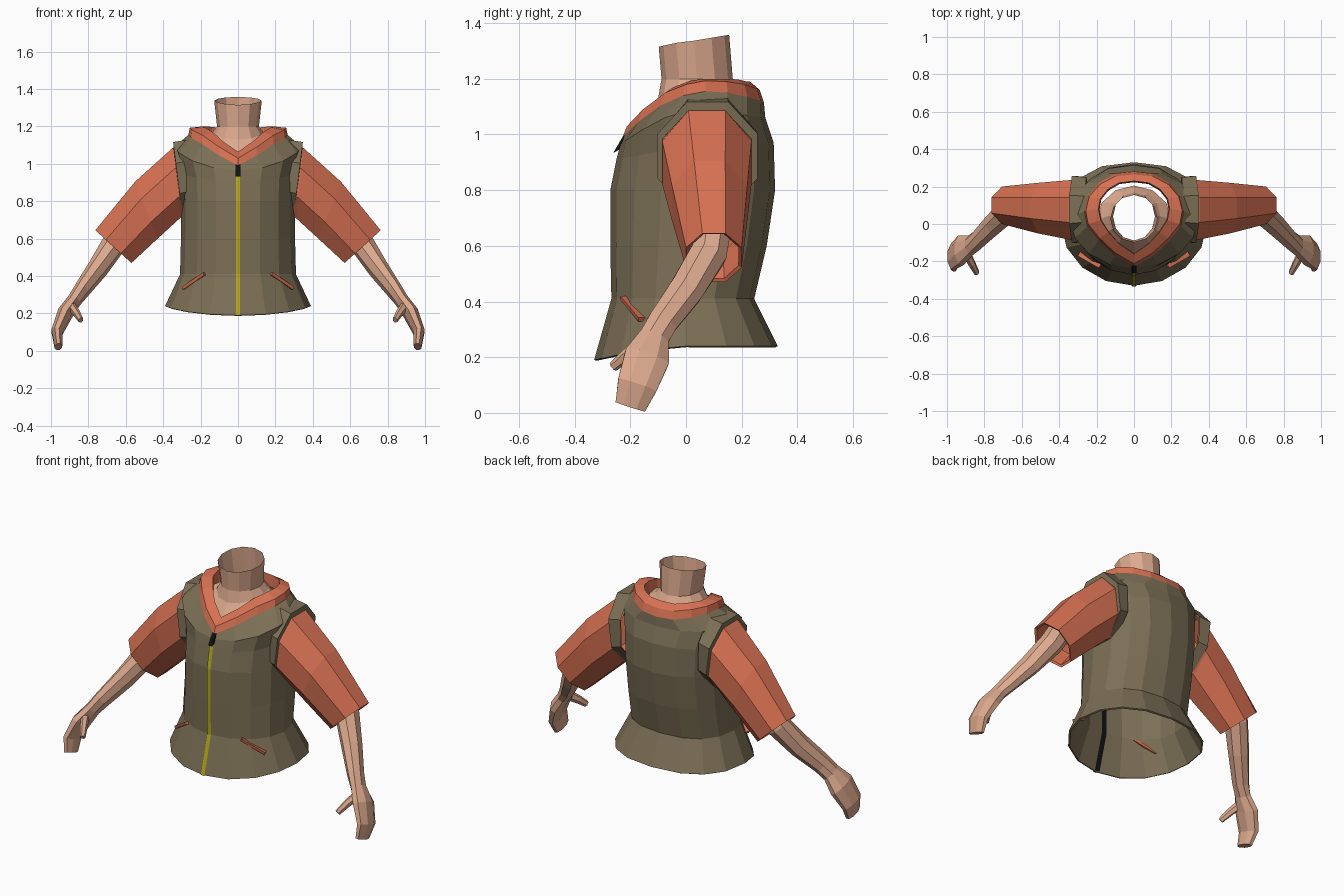
import bpy, bmesh, math
from mathutils import Vector

if "Cube" in bpy.data.objects:
    bpy.data.objects.remove(bpy.data.objects["Cube"])


def material(name, rgb):
    m = bpy.data.materials.new(name)
    m.diffuse_color = (*rgb, 1)
    m.use_nodes = True
    m.node_tree.nodes["Principled BSDF"].inputs["Base Color"].default_value = m.diffuse_color
    return m


OLIVE = material("olive cloth", (0.20, 0.16, 0.092))
ORANGE = material("orange cloth", (0.68, 0.165, 0.085))
SKIN = material("skin", (0.72, 0.40, 0.27))
YELLOW = material("yellow zip", (0.45, 0.39, 0.01))
BLACK = material("black", (0.006, 0.006, 0.006))


def loft(name, rings, mat, start=False, end=False, closed=True, mirror=False):
    """Skin a row of equal-length point rings with quads."""
    bm = bmesh.new()
    rows = [[bm.verts.new(p) for p in r] for r in rings]
    n = len(rows[0])
    for a, b in zip(rows, rows[1:]):
        for i in range(n if closed else n - 1):
            j = (i + 1) % n
            bm.faces.new((a[i], a[j], b[j], b[i]))
    if start:
        bm.faces.new(rows[0])
    if end:
        bm.faces.new(rows[-1])
    bmesh.ops.recalc_face_normals(bm, faces=bm.faces)
    me = bpy.data.meshes.new(name)
    bm.to_mesh(me)
    bm.free()
    me.materials.append(mat)
    ob = bpy.data.objects.new(name, me)
    bpy.context.collection.objects.link(ob)
    if mirror:
        ob.modifiers.new("mirror", 'MIRROR').use_mirror_merge = False
    return ob


def spow(v, p):
    return math.copysign(abs(v) ** p, v)


def body_ring(n, rx, yf, yb, zf, zs, zb, back=0.85):
    """Oval ring starting at the front, with its own front/side/back heights."""
    pts = []
    for k in range(n):
        a = 2 * math.pi * k / n
        s, c = math.sin(a), math.cos(a)
        p = back if c < -1e-6 else 1
        z = zs + ((zf - zs) * c ** 1.5 if c > 0 else (zb - zs) * -c)
        pts.append((rx * spow(s, p), (yf + yb) / 2 - (yb - yf) / 2 * spow(c, p), z))
    return pts


def full_loop(half):
    return half + [(-x, y, z) for x, y, z in half[-2:0:-1]]


# Collar edges, from front centre to back centre
outer_low = full_loop([(0, -.228, .99), (.10, -.172, 1.045), (.19, -.09, 1.105),
                       (.25, -.01, 1.14), (.265, .07, 1.155), (.245, .15, 1.15),
                       (.19, .22, 1.135), (.10, .27, 1.12), (0, .28, 1.115)])
outer_top = full_loop([(0, -.212, 1.03), (.10, -.155, 1.09), (.185, -.075, 1.15),
                       (.245, 0, 1.18), (.258, .07, 1.193), (.24, .145, 1.19),
                       (.185, .21, 1.18), (.10, .255, 1.165), (0, .265, 1.16)])
inner_top = full_loop([(0, -.16, 1.065), (.08, -.105, 1.12), (.135, -.045, 1.17),
                       (.178, .02, 1.195), (.19, .08, 1.20), (.18, .135, 1.20),
                       (.14, .185, 1.198), (.08, .22, 1.19), (0, .23, 1.19)])
inner_low = [(x * .97, y * .97, z - .07) for x, y, z in inner_top]
loft("collar", [outer_low, outer_top, inner_top, inner_low], ORANGE)

# Vest body, flared at the hem
vest_profile = [(.39, -.33, .33, .19, .24, .24),
                (.31, -.268, .245, .41, .41, .41),
                (.305, -.272, .29, .60, .60, .60),
                (.305, -.272, .32, .80, .80, .80),
                (.312, -.25, .315, .91, .95, .97),
                (.342, -.236, .285, .965, 1.09, 1.06)]
vest = loft("vest", [body_ring(16, *r) for r in vest_profile] + [outer_low], OLIVE)
thick = vest.modifiers.new("cloth", 'SOLIDIFY')
thick.thickness = 0.01
thick.offset = -1

# Neck and upper chest
loft("neck", [body_ring(12, .20, -.165, .205, 1.03, 1.13, 1.13, 1),
              body_ring(12, .14, -.10, .185, 1.13, 1.165, 1.17, 1),
              body_ring(12, .112, -.088, .168, 1.20, 1.20, 1.20, 1),
              body_ring(12, .127, -.098, .155, 1.315, 1.337, 1.358, 1)], SKIN)


# Sleeves: each ring runs between an upper and a lower point in x and z
def sleeve_ring(tx, tz, bx, bz, yf, yb, grow=0.0):
    top, low = Vector((tx, 0, tz)), Vector((bx, 0, bz))
    mid, half = (top + low) / 2, (top - low) / 2
    half *= 1 + grow / half.length
    pts = []
    for k in range(8):
        a = math.radians(45 * k + 22.5)
        p = mid + half * (math.cos(a) / math.cos(math.radians(22.5)))
        p.y = (yf + yb) / 2 + ((yb - yf) / 2 + grow) * math.sin(a) / math.cos(math.radians(22.5))
        pts.append(p)
    return pts


loft("sleeve", [sleeve_ring(.27, 1.10, .25, .74, -.08, .235),
                sleeve_ring(.35, 1.085, .31, .71, -.085, .235),
                sleeve_ring(.55, .905, .43, .60, -.05, .22),
                sleeve_ring(.763, .645, .57, .47, 0, .20),
                sleeve_ring(.75, .642, .575, .483, .012, .188),
                sleeve_ring(.66, .76, .50, .58, .0, .19)], ORANGE, mirror=True)

# Raised armhole edge of the vest
loft("armhole_edge", [sleeve_ring(.26, 1.13, .25, .74, -.09, .25),
                      sleeve_ring(.345, 1.105, .30, .74, -.09, .245, .012),
                      sleeve_ring(.345, 1.085, .30, .74, -.085, .235)],
     OLIVE, mirror=True)


# Arms, hands and thumbs swept along a path
def sweep(name, path, sides):
    rings = []
    for i, (c, wa, wb) in enumerate(path):
        c = Vector(c)
        t = (Vector(path[min(i + 1, len(path) - 1)][0]) - Vector(path[max(i - 1, 0)][0])).normalized()
        a = Vector((1, 0, 0))
        a = (a - t * a.dot(t)).normalized()
        b = t.cross(a)
        rings.append([c + a * wa * math.cos(q) + b * wb * math.sin(q)
                      for q in (2 * math.pi * (k + .5) / sides for k in range(sides))])
    return loft(name, rings, SKIN, True, True, mirror=True)


sweep("arm", [((.60, .10, .68), .07, .07), ((.665, .08, .57), .066, .07),
              ((.75, 0, .44), .056, .066), ((.835, -.085, .325), .044, .058),
              ((.875, -.115, .27), .038, .058), ((.925, -.14, .20), .042, .088),
              ((.968, -.175, .10), .032, .078), ((.96, -.20, .022), .022, .06)], 8)
sweep("thumb", [((.90, -.15, .25), .024, .03), ((.865, -.215, .205), .02, .024),
                ((.84, -.262, .165), .015, .018)], 6)


# Zip strips following the front of the vest
def zip_strip(name, half_width, shift, mat):
    prof = [(r[1], r[3]) for r in vest_profile]
    loft(name, [[(-half_width, y + shift, z), (half_width, y + shift, z)] for y, z in prof],
         mat, closed=False)


zip_strip("zip", .012, -.004, YELLOW)
zip_strip("zip_backing", .016, .016, BLACK)


# Bar with a square section between two points
def bar(name, p, q, side, out, mat, mirror=False):
    p, q, side, out = map(Vector, (p, q, side, out))
    sq = [side + out, side - out, -side - out, -side + out]
    return loft(name, [[e + s for s in sq] for e in (p, q)], mat, True, True, mirror=mirror)


bar("zip_pull", (0, -.215, 1.0), (0, -.25, .94), (.013, 0, 0), (0, -.012, -.007), BLACK)

# Slanted pocket trims
bar("pocket_trim", (.178, -.222, .412), (.29, -.158, .335), (.004, 0, .007),
    (.007, -.013, 0), ORANGE, mirror=True)
